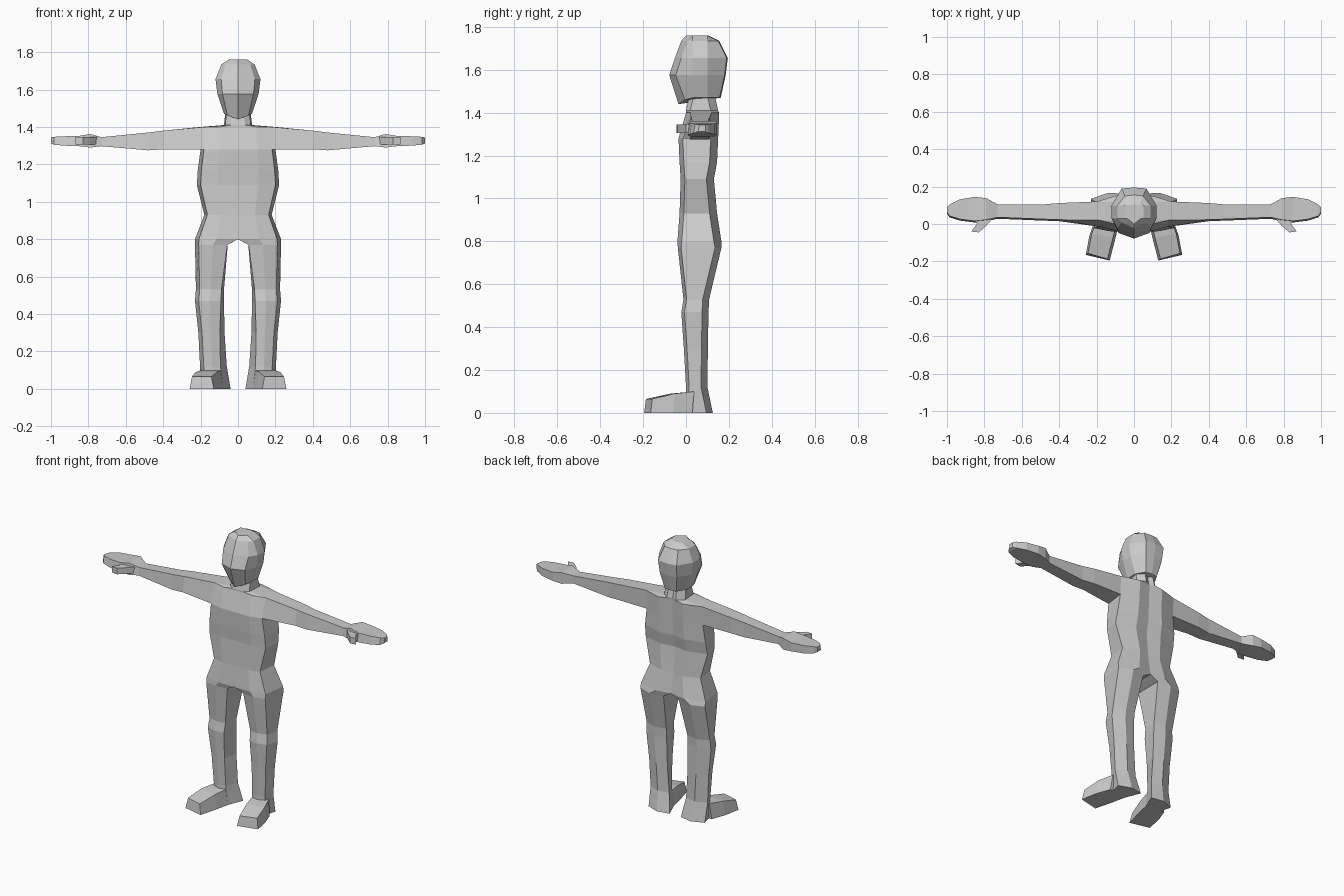
import bpy, bmesh

if "Cube" in bpy.data.objects:
    bpy.data.objects.remove(bpy.data.objects["Cube"])


def loft(bm, rings, closed=True, cap_start=False, cap_end=False, skip=()):
    """Bridge successive rings of points with quads."""
    vs = [[bm.verts.new(p) for p in r] for r in rings]
    n = len(vs[0])
    for i in range(len(vs) - 1):
        for j in range(n if closed else n - 1):
            if (i, j) not in skip:
                k = (j + 1) % n
                bm.faces.new((vs[i][j], vs[i][k], vs[i + 1][k], vs[i + 1][j]))
    if cap_start:
        bm.faces.new(vs[0])
    if cap_end:
        bm.faces.new(vs[-1])


def finish(bm, name):
    """Weld, mirror across x and turn into a flat-shaded object."""
    bmesh.ops.remove_doubles(bm, verts=bm.verts[:], dist=0.0005)
    geom = bm.verts[:] + bm.edges[:] + bm.faces[:]
    bmesh.ops.mirror(bm, geom=geom, axis='X', merge_dist=0.0005)
    bmesh.ops.recalc_face_normals(bm, faces=bm.faces[:])
    me = bpy.data.meshes.new(name)
    bm.to_mesh(me)
    bm.free()
    ob = bpy.data.objects.new(name, me)
    bpy.context.collection.objects.link(ob)
    return ob


def torso_ring(z, w, yf, yb):
    return [(0, yf, z), (w * .5, yf, z), (w * .91, yf + .02, z),
            (w, yb - .035, z), (w * .42, yb, z), (0, yb - .015, z)]


def leg_ring(z, xi, xo, yf, yb):
    fi = xi + .05 * (.8 - z)
    m = (xi + xo) / 2
    return [(fi, yf + .01, z), ((fi + xo) / 2 - .01, yf, z), (xo - .02, yf + .015, z),
            (xo, yb - .03, z), (m, yb, z), (xi, yb - .015, z)]


def arm_ring(x, yf, yb, zb, zt):
    return [(x, yf + .008, zt), (x, yb, zt), (x, yb, zb), (x, yf, zb)]


def foot_ring(y0, y1, x0, x1, z):
    return [(x0, y0, 0), (x1, y1, 0), (x1 - .012, y1 + .008, z), (x0 + .012, y0 + .008, z)]


# body half: neck, torso, leg
bm = bmesh.new()
torso = [torso_ring(*r) for r in [
    (1.50, .065, .02, .13), (1.41, .075, .0, .15), (1.40, .20, .0, .155),
    (1.28, .20, -.035, .15), (1.17, .215, -.03, .145), (1.09, .22, -.025, .13),
    (.93, .18, -.03, .145), (.80, .23, -.04, .165)]]
loft(bm, torso, closed=False, skip={(2, 2)})
legs = [torso[-1]] + [leg_ring(*r) for r in [
    (.77, .055, .23, -.038, .165), (.53, .075, .225, -.012, .108),
    (.47, .075, .23, -.022, .105), (.30, .072, .212, -.01, .102),
    (.12, .06, .203, .0, .10), (0, .04, .20, .0, .125)]]
loft(bm, legs, cap_end=True)

# arm and hand grow from the open shoulder
arm = [[torso[2][2], torso[2][3], torso[3][3], torso[3][2]]] + [arm_ring(*r) for r in [
    (.40, .015, .112, 1.28, 1.38), (.48, .018, .105, 1.275, 1.37),
    (.73, .028, .105, 1.297, 1.345), (.79, .015, .138, 1.29, 1.362),
    (.85, .008, .145, 1.297, 1.352), (.93, .018, .132, 1.30, 1.35),
    (.985, .035, .105, 1.305, 1.347), (1.0, .055, .09, 1.312, 1.343)]]
loft(bm, arm, cap_end=True)
finish(bm, "body")

# thumbs
bm = bmesh.new()
thumb = [[(xa, ya, 1.345), (xb, yb, 1.345), (xb, yb, 1.305), (xa, ya, 1.305)]
         for xa, ya, xb, yb in [(.75, .035, .85, .03), (.79, -.01, .84, .0), (.83, -.045, .87, -.04)]]
loft(bm, thumb, cap_start=True, cap_end=True)
finish(bm, "thumbs")

# feet, toes turned slightly outwards
bm = bmesh.new()
feet = [foot_ring(*r) for r in [
    (.03, .03, .075, .205, .10), (-.08, -.06, .10, .238, .09), (-.195, -.165, .13, .258, .065)]]
loft(bm, feet, cap_start=True, cap_end=True)
finish(bm, "feet")

# head with pointed face and dropped chin
bm = bmesh.new()
head = []
for z, w, yf, yb, drop in [(1.47, .075, -.035, .162, .03), (1.575, .11, -.078, .185, 0),
                           (1.655, .12, -.052, .195, 0), (1.735, .088, -.022, .155, 0),
                           (1.76, .05, .0, .105, 0)]:
    head.append([(0, yf, z - drop), (w * .75, yf + .03, z - drop * .3), (w, .03, z),
                 (w, .10, z), (w * .55, yb - .005, z), (0, yb, z)])
loft(bm, head, closed=False, cap_start=True, cap_end=True)
finish(bm, "head")
